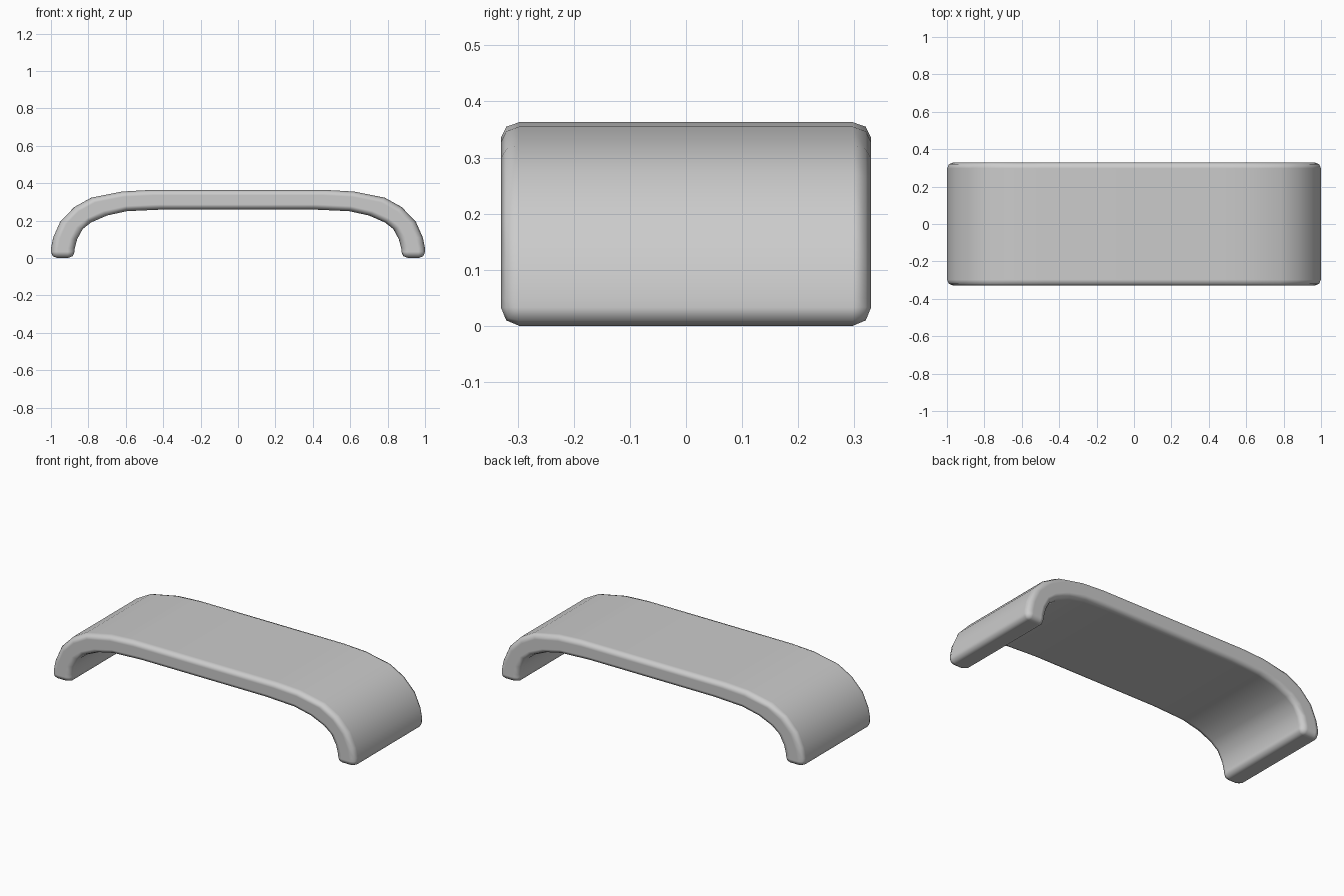
import bpy
import bmesh
import math

cube = bpy.data.objects.get("Cube")
if cube:
    bpy.data.objects.remove(cube, do_unlink=True)

HALF_DEPTH = 0.33

# Half profile of the arch, from foot to crown, as (x, z)
outer = [(1, 0), (1, .05), (.988, .11), (.95, .195), (.875, .272),
         (.785, .322), (.62, .355), (.48, .363)]
inner = [(.875, 0), (.873, .05), (.86, .1), (.83, .155), (.785, .19),
         (.70, .227), (.595, .25), (.40, .259)]


def mirrored(half):
    return half + [(-x, z) for x, z in reversed(half)]


# One plain grey material
grey = bpy.data.materials.new("plain grey")
grey.use_nodes = True
colour = (0.6, 0.6, 0.6, 1)
grey.diffuse_color = colour
grey.node_tree.nodes["Principled BSDF"].inputs["Base Color"].default_value = colour

# Arch: a loop of four corners per profile station, bridged along the span
bm = bmesh.new()
rings = []
for (ox, oz), (ix, iz) in zip(mirrored(outer), mirrored(inner)):
    corners = [(ox, -HALF_DEPTH, oz), (ox, HALF_DEPTH, oz),
               (ix, HALF_DEPTH, iz), (ix, -HALF_DEPTH, iz)]
    rings.append([bm.verts.new(c) for c in corners])
for a, b in zip(rings, rings[1:]):
    for i in range(4):
        j = (i + 1) % 4
        bm.faces.new((a[i], a[j], b[j], b[i]))
bm.faces.new(rings[0])
bm.faces.new(rings[-1])
bmesh.ops.recalc_face_normals(bm, faces=bm.faces)
mesh = bpy.data.meshes.new("arched_bridge")
bm.to_mesh(mesh)
bm.free()
mesh.materials.append(grey)
arch = bpy.data.objects.new("arched_bridge", mesh)
bpy.context.collection.objects.link(arch)

# Rounded rims and feet, smooth all over
mesh.shade_smooth()
bevel = arch.modifiers.new("rounded_rim", 'BEVEL')
bevel.width = 0.033
bevel.segments = 2
bevel.limit_method = 'ANGLE'
bevel.angle_limit = math.radians(60)
bevel.use_clamp_overlap = False
bevel.harden_normals = True
